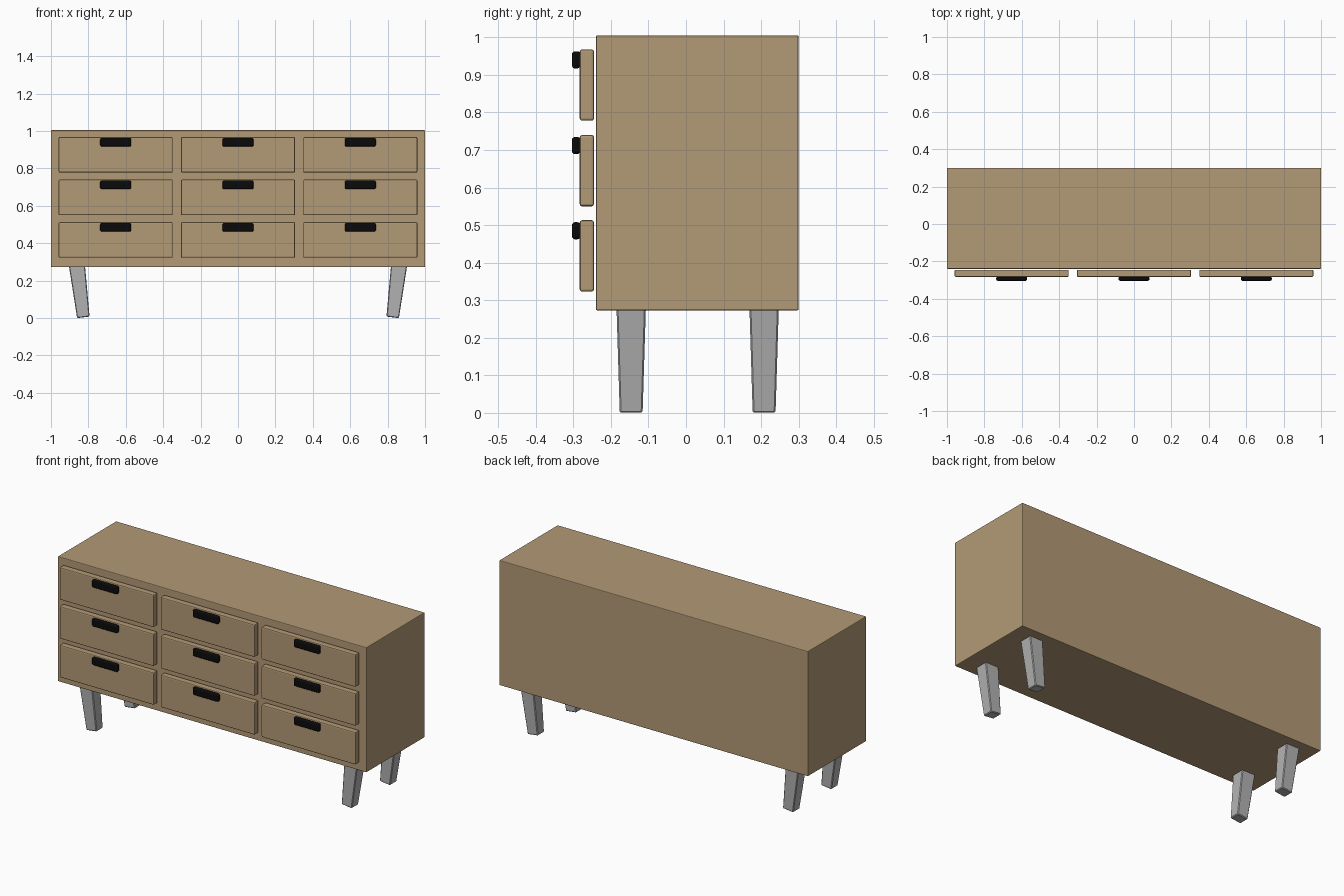
import bpy
import bmesh
import math
from mathutils import Matrix, Vector

cube = bpy.data.objects.get("Cube")
if cube:
    bpy.data.objects.remove(cube, do_unlink=True)


def material(name, color):
    m = bpy.data.materials.new(name)
    m.use_nodes = True
    m.diffuse_color = (*color, 1)
    m.node_tree.nodes["Principled BSDF"].inputs["Base Color"].default_value = (*color, 1)
    return m


WOOD = material("tan wood", (0.45, 0.32, 0.18))
METAL = material("grey leg", (0.45, 0.45, 0.45))
BLACK = material("black handle", (0.003, 0.003, 0.003))


def finish(name, bm, mat, bevel, segments):
    """Turn a bmesh into an object with softened edges."""
    mesh = bpy.data.meshes.new(name)
    bm.to_mesh(mesh)
    bm.free()
    mesh.materials.append(mat)
    obj = bpy.data.objects.new(name, mesh)
    bpy.context.collection.objects.link(obj)
    mod = obj.modifiers.new("soft edges", "BEVEL")
    mod.width = bevel
    mod.segments = segments
    return obj


def box(name, low, high, mat, bevel, segments=2):
    bm = bmesh.new()
    bmesh.ops.create_cube(bm, size=1)
    low, high = Vector(low), Vector(high)
    bmesh.ops.scale(bm, vec=high - low, verts=bm.verts)
    bmesh.ops.translate(bm, vec=(low + high) / 2, verts=bm.verts)
    return finish(name, bm, mat, bevel, segments)


def leg(name, side, y):
    """Tapered square leg, leaning inward towards the floor."""
    length, top, foot = 0.28, 0.078, 0.061
    bm = bmesh.new()
    bmesh.ops.create_cube(bm, size=1)
    for v in bm.verts:
        width = top if v.co.z > 0 else foot
        v.co = Vector((v.co.x * width * 1.1, v.co.y * width, (v.co.z + 0.5) * length))
    lean = Matrix.Rotation(side * math.radians(7), 4, "Y")
    place = Matrix.Translation((side * 0.827, y, 0.004))
    bmesh.ops.transform(bm, matrix=place @ lean, verts=bm.verts)
    return finish(name, bm, METAL, 0.004, 1)


# Cabinet
box("cabinet", (-1, -0.24, 0.273), (1, 0.30, 1.005), WOOD, 0.004)

# Drawers with their handles, three rows of three
for row, z in enumerate((0.323, 0.55, 0.778)):
    for col, x in enumerate((-0.654, 0, 0.654)):
        tag = f"{row + 1}_{col + 1}"
        box(f"drawer_{tag}", (x - 0.305, -0.283, z), (x + 0.305, -0.245, z + 0.19), WOOD, 0.006)
        box(f"handle_{tag}", (x - 0.083, -0.304, z + 0.139), (x + 0.083, -0.281, z + 0.185),
            BLACK, 0.009, 3)

# Legs
for side, side_name in ((1, "left"), (-1, "right")):
    leg(f"front_{side_name}_leg", side, -0.146)
    leg(f"back_{side_name}_leg", side, 0.208)
